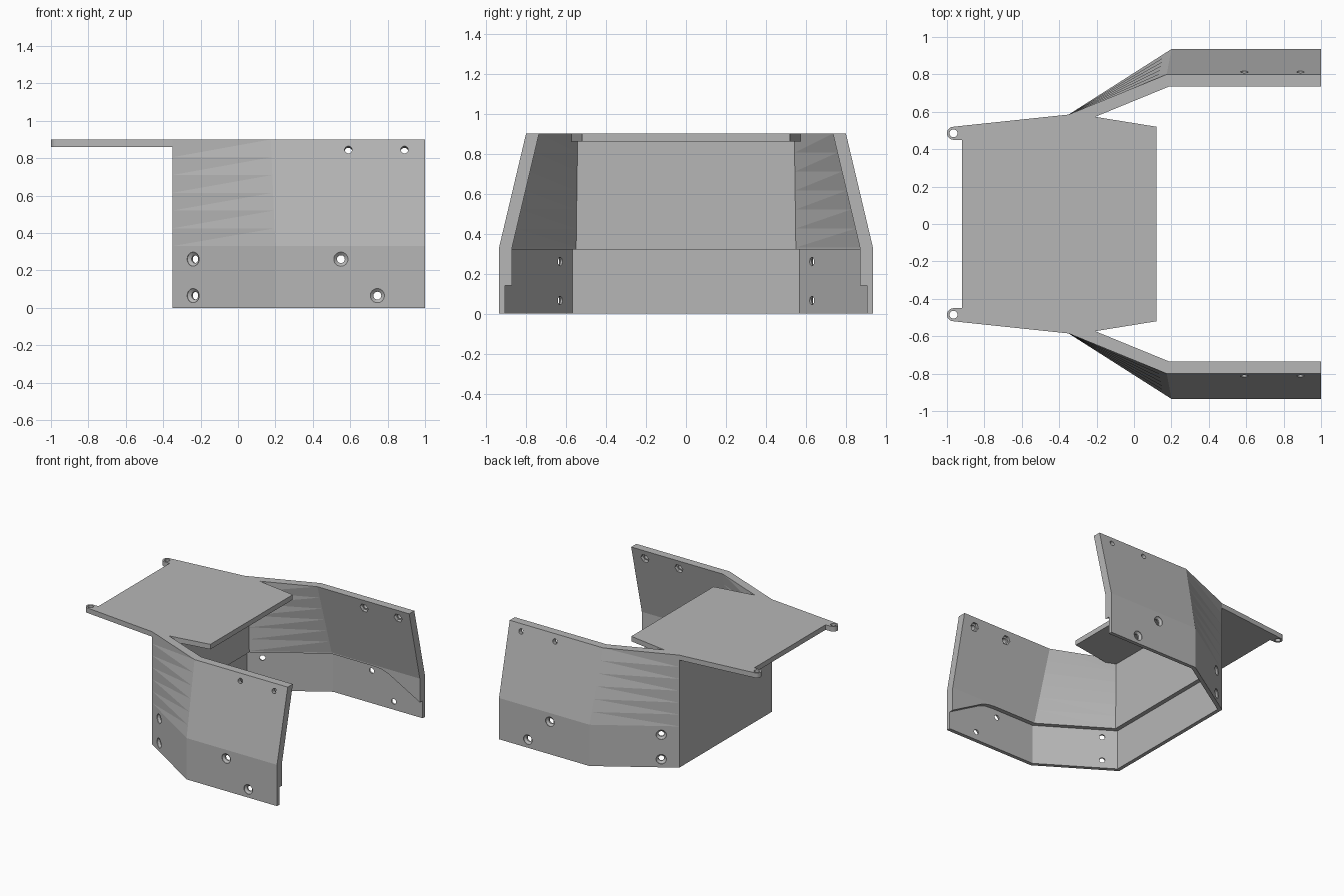
import bpy, bmesh, math
from mathutils import Vector

if "Cube" in bpy.data.objects:
    bpy.data.objects.remove(bpy.data.objects["Cube"])

grey = bpy.data.materials.new("plain grey")
grey.diffuse_color = (0.47, 0.47, 0.47, 1)
grey.use_nodes = True
grey.node_tree.nodes["Principled BSDF"].inputs["Base Color"].default_value = grey.diffuse_color


def make(name, bm):
    bmesh.ops.triangulate(bm, faces=[f for f in bm.faces if len(f.verts) == 4])
    bmesh.ops.recalc_face_normals(bm, faces=bm.faces)
    me = bpy.data.meshes.new(name)
    bm.to_mesh(me)
    bm.free()
    ob = bpy.data.objects.new(name, me)
    bpy.context.collection.objects.link(ob)
    me.materials.append(grey)
    return ob


def loft(name, loops):
    """Solid through a stack of loops with equal point counts."""
    bm = bmesh.new()
    rings = [[bm.verts.new(p) for p in loop] for loop in loops]
    n = len(rings[0])
    for a, b in zip(rings, rings[1:]):
        for i in range(n):
            j = (i + 1) % n
            bm.faces.new((a[i], a[j], b[j], b[i]))
    bm.faces.new(rings[0][::-1])
    bm.faces.new(rings[-1])
    return make(name, bm)


def boolean(target, tool, op):
    m = target.modifiers.new("bool", 'BOOLEAN')
    m.operation, m.solver, m.object = op, 'EXACT', tool
    bpy.context.view_layer.objects.active = target
    bpy.ops.object.modifier_apply(modifier=m.name)
    bpy.data.objects.remove(tool)


def mirrored(half):
    """Half outline with y > 0, closed by its mirror image."""
    return half + [(x, -y) for x, y in reversed(half)]


X0, Y0, X1 = -0.35, 0.585, 1.0


def wall_line(z, t, end=X1):
    """Corner, bend and end of one side wall, offset inwards by t."""
    f = max(0, (z - 0.33) / 0.57)
    bx, by = 0.2 - 0.025 * f, 0.935 - 0.135 * f
    m = (by - Y0) / (bx - X0)
    s = t * math.sqrt(1 + m * m)
    return [(X0 + t, Y0 - s + t * m), (X0 + (by - t - Y0 + s) / m, by - t), (end, by - t)]


# U-shaped shell: upright lower band, leaning upper band
levels = [0] + [0.33 + 0.57 * i / 6 for i in range(7)]
loops = []
for z in levels:
    outer, inner = wall_line(z, 0), wall_line(z, 0.065)
    ring = mirrored(outer + inner[::-1])
    loops.append([(x, y, z) for x, y in ring])
shell = loft("bracket_shell", loops)

# thinner lower band, with a step that drops towards the open end
base = mirrored(wall_line(0, 0.03, 1.1))
recess = loft("recess_cutter", [[(x, y, z) for x, y in base] for z in (-0.1, 0.6)])
step = [(-0.6, -0.05), (-0.6, 0.32), (0.6, 0.32), (0.66, 0.315), (0.72, 0.295),
        (1.0, 0.14), (1.2, 0.03), (1.2, -0.05)]
limit = loft("step_cutter", [[(x, y, z) for x, z in step] for y in (-1.2, 1.2)])
boolean(recess, limit, 'INTERSECT')
boolean(shell, recess, 'DIFFERENCE')

# top plate with two rounded tabs
tab = [(-0.965 - 0.035 * math.sin(a), 0.485 - 0.035 * math.cos(a))
       for a in [math.pi * i / 12 for i in range(13)]]
outline = [(-0.92, 0.45)] + tab + [(-0.92, 0.525), (X0, Y0), (-0.22, 0.575), (0.12, 0.52)]
outline = mirrored(outline)
plate = loft("top_plate", [[(x, y, z) for x, y in outline] for z in (0.86, 0.9)])
boolean(shell, plate, 'UNION')


def drill(pos, axis, profile, sides=24):
    """Cut a turned profile of (depth, radius) pairs along an inward axis."""
    rot = Vector(axis).to_track_quat('Z', 'Y')
    rings = []
    for d, r in profile:
        rings.append([Vector(pos) + rot @ Vector((r * math.cos(2 * math.pi * i / sides),
                                                  r * math.sin(2 * math.pi * i / sides), d))
                      for i in range(sides)])
    boolean(shell, loft("hole_cutter", rings), 'DIFFERENCE')


countersink = [(-0.03, 0.038), (0.004, 0.038), (0.018, 0.021), (0.12, 0.021)]
m = 0.35 / 0.55
for s in (-1, 1):
    # tab eyes
    drill((-0.965, 0.485 * s, 0.8), (0, 0, 1), [(0, 0.021), (0.2, 0.021)])
    # lower countersunk screw holes
    for z in (0.065, 0.26):
        drill((-0.24, s * (Y0 + 0.11 * m), z), (m, -s, 0), countersink)
    for x, z in ((0.55, 0.26), (0.745, 0.065)):
        drill((x, s * 0.935, z), (0, -s, 0), countersink)
    # upper holes with six-sided pockets on the inside
    for x in (0.59, 0.89):
        p, axis = (x, s * 0.813, 0.845), (0, -s * 0.973, -0.23)
        drill(p, axis, [(-0.05, 0.02), (0.12, 0.02)])
        drill(p, axis, [(0.04, 0.036), (0.12, 0.036)], 6)
